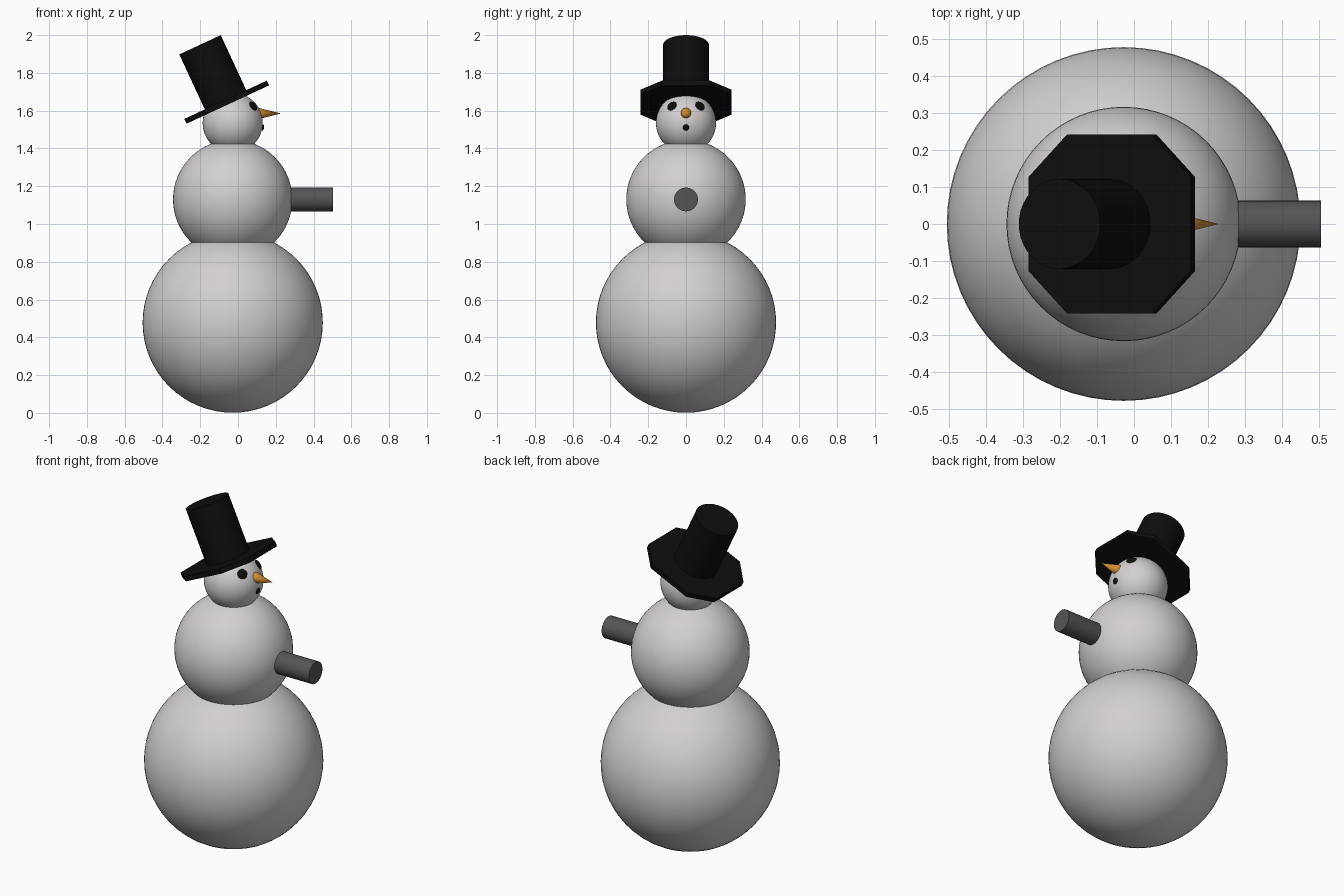
import bpy, math
from mathutils import Vector, Matrix

if "Cube" in bpy.data.objects:
    bpy.data.objects.remove(bpy.data.objects["Cube"])


def material(name, rgb):
    m = bpy.data.materials.new(name)
    m.diffuse_color = (*rgb, 1)
    m.use_nodes = True
    m.node_tree.nodes["Principled BSDF"].inputs["Base Color"].default_value = m.diffuse_color
    return m


SNOW = material("snow", (0.66, 0.63, 0.64))
BLACK = material("black", (0.004, 0.004, 0.004))
ORANGE = material("orange", (0.66, 0.27, 0.03))
GREY = material("dark_grey", (0.09, 0.09, 0.09))


def finish(name, mat, angle=40):
    ob = bpy.context.object
    ob.name = name
    ob.data.materials.append(mat)
    bpy.ops.object.shade_smooth_by_angle(angle=math.radians(angle))
    return ob


def ball(name, loc, r):
    bpy.ops.mesh.primitive_uv_sphere_add(segments=64, ring_count=32, radius=r, location=loc)
    return finish(name, SNOW)


def rod(name, start, end, r1, r2, mat):
    # cylinder or cone between two points
    a, b = Vector(start), Vector(end)
    bpy.ops.mesh.primitive_cone_add(vertices=40, radius1=r1, radius2=r2, depth=(b - a).length,
                                    location=(a + b) / 2,
                                    rotation=(b - a).to_track_quat('Z', 'Y').to_euler())
    return finish(name, mat)


# Three snowballs
CX = -0.028
HEAD, HEAD_R = Vector((CX, 0, 1.535)), 0.159
ball("body_bottom", (CX, 0, 0.478), 0.477)
ball("body_middle", (CX, 0, 1.13), 0.316)
ball("head", HEAD, HEAD_R)

# Arm and nose
rod("arm", (0.2, 0, 1.13), (0.504, 0, 1.13), 0.063, 0.063, GREY)
rod("nose", (0.105, 0, 1.585), (0.228, 0, 1.585), 0.031, 0, ORANGE)


# Flattened lumps of coal for eyes and mouth
def coal(name, direction, r):
    d = Vector(direction).normalized()
    bpy.ops.mesh.primitive_uv_sphere_add(segments=12, ring_count=8, radius=1)
    ob = finish(name, BLACK)
    ob.matrix_world = (Matrix.Translation(HEAD + d * HEAD_R)
                       @ d.to_track_quat('Z', 'Y').to_matrix().to_4x4()
                       @ Matrix.Diagonal((r, r, 0.009, 1)))


for side, y in (("left", 0.074), ("right", -0.074)):
    coal(side + "_eye", (0.108, y, 0.089), 0.028)
coal("mouth", (0.157, 0, -0.024), 0.017)

# Hat: octagonal brim and round crown, tilted backwards
TILT = math.radians(-24.9)
BRIM = Vector((-0.06, 0, 1.645))
axis = Vector((math.sin(TILT), 0, math.cos(TILT)))
rod("hat_crown", BRIM, BRIM + axis * 0.335, 0.121, 0.121, BLACK)

w, c, h = 0.241, 0.127, 0.014
outline = [(w, -c), (w, c), (c, w), (-c, w), (-w, c), (-w, -c), (-c, -w), (c, -w)]
verts = [(x, y, z) for z in (-h, h) for x, y in outline]
faces = [tuple(range(7, -1, -1)), tuple(range(8, 16))]
faces += [(i, (i + 1) % 8, (i + 1) % 8 + 8, i + 8) for i in range(8)]
mesh = bpy.data.meshes.new("hat_brim")
mesh.from_pydata(verts, [], faces)
mesh.materials.append(BLACK)
brim = bpy.data.objects.new("hat_brim", mesh)
brim.location = BRIM
brim.rotation_euler = (0, TILT, 0)
bpy.context.collection.objects.link(brim)
